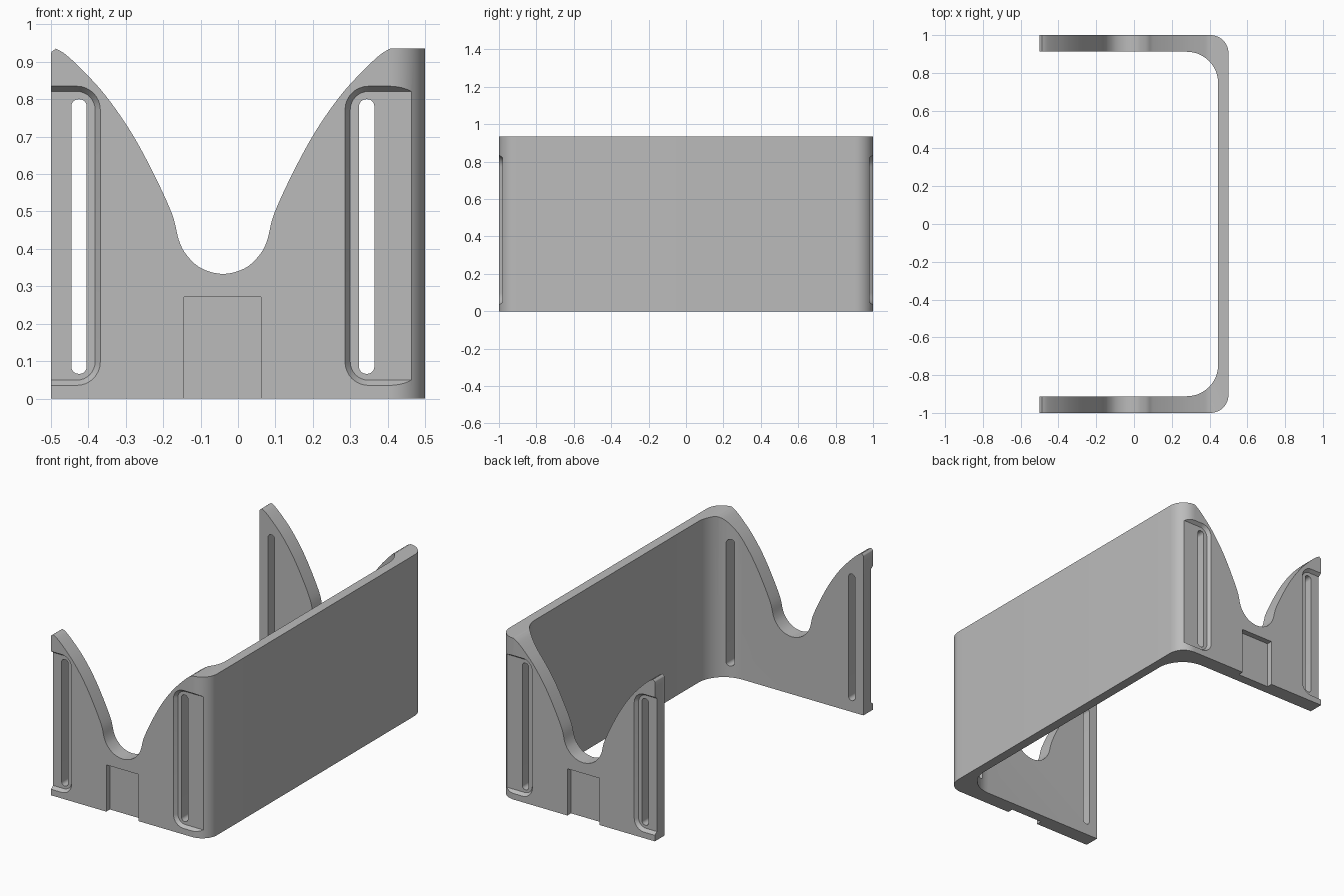
import bpy, bmesh, math
from mathutils import Vector

if "Cube" in bpy.data.objects:
    bpy.data.objects.remove(bpy.data.objects["Cube"])

HEIGHT = 0.935


def loft(name, rings):
    """Closed solid through rings of equal point count."""
    bm = bmesh.new()
    loops = [[bm.verts.new(p) for p in ring] for ring in rings]
    n = len(loops[0])
    for a, b in zip(loops, loops[1:]):
        for i in range(n):
            j = (i + 1) % n
            bm.faces.new((a[i], a[j], b[j], b[i]))
    bm.faces.new(loops[0])
    bm.faces.new(loops[-1])
    bmesh.ops.recalc_face_normals(bm, faces=bm.faces)
    mesh = bpy.data.meshes.new(name)
    bm.to_mesh(mesh)
    bm.free()
    obj = bpy.data.objects.new(name, mesh)
    bpy.context.collection.objects.link(obj)
    return obj


def across(outline, y):
    return [(x, y, z) for x, z in outline]


def arc(cx, cy, r, start, end, n=12):
    return [(cx + r * math.cos(math.radians(start + (end - start) * i / n)),
             cy + r * math.sin(math.radians(start + (end - start) * i / n)))
            for i in range(n + 1)]


def rounded(x0, x1, z0, z1, r):
    return (arc(x1 - r, z1 - r, r, 0, 90, 8) + arc(x0 + r, z1 - r, r, 90, 180, 8)
            + arc(x0 + r, z0 + r, r, 180, 270, 8) + arc(x1 - r, z0 + r, r, 270, 360, 8))


def spline(points, steps=5):
    """Smooth curve through the points."""
    p = [Vector(q) for q in points]
    p = [2 * p[0] - p[1]] + p + [2 * p[-1] - p[-2]]
    out = []
    for a, b, c, d in zip(p, p[1:], p[2:], p[3:]):
        for i in range(steps):
            t = i / steps
            out.append(tuple(0.5 * (2 * b + (c - a) * t + (2 * a - 5 * b + 4 * c - d) * t * t
                                    + (3 * b - a - 3 * c + d) * t ** 3)))
    return out + [tuple(points[-1])]


# U-shaped bracket body, thick side walls and a thinner long wall
half = ([(-0.5, 0.912), (-0.5, 1.0)][::-1])
outer = arc(0.405, -0.905, 0.095, -90, 0) + arc(0.405, 0.905, 0.095, 0, 90)
inner = arc(0.28, 0.747, 0.165, 90, 0) + arc(0.28, -0.747, 0.165, 0, -90)
plan = [(-0.5, -1.0)] + outer + half + inner + [(-0.5, -0.912)]
body = loft("bracket", [[(x, y, z) for x, y in plan] for z in (0, HEIGHT)])

cutters = []

# Valley shape, symmetric about x = -0.04
flank = [(-0.487, 0.9355), (-0.46, 0.919), (-0.415, 0.877), (-0.355, 0.811),
         (-0.289, 0.717), (-0.23, 0.61), (-0.177, 0.495), (-0.158, 0.423),
         (-0.137, 0.383), (-0.098, 0.348), (-0.04, 0.333)]
valley = spline(flank + [(-0.08 - x, z) for x, z in flank[-2::-1]])
tip = [(-0.6, 1.2), (-0.6, 0.89), (-0.503, 0.916), (-0.498, 0.927)]
valley = tip + valley + [(valley[-1][0], 1.2)]
cutters.append(loft("valley_cutter", [across(valley, y) for y in (-1.2, 1.2)]))

# Strap slots through both side walls
for x in (-0.425, 0.344):
    slot = rounded(x - 0.0205, x + 0.0205, 0.066, 0.80, 0.019)
    cutters.append(loft("slot_cutter", [across(slot, y) for y in (-1.2, 1.2)]))

# Shallow bevelled recesses and square notches on the outer faces
for side in (-1, 1):
    for x0, x1 in ((-0.75, -0.368), (0.286, 0.75)):
        big = rounded(x0, x1, 0.035, 0.835, 0.063)
        small = rounded(x0 + 0.014, x1 - 0.014, 0.049, 0.821, 0.049)
        cutters.append(loft("recess_cutter", [across(big, side * 1.1), across(big, side * 1.0001),
                                              across(small, side * 0.98)]))
    notch = [(-0.145, -0.1), (0.061, -0.1), (0.061, 0.271), (-0.145, 0.271)]
    cutters.append(loft("notch_cutter", [across(notch, side * y) for y in (1.1, 0.967)]))

# Cut and clean up
bpy.context.view_layer.objects.active = body
body.select_set(True)
for cutter in cutters:
    mod = body.modifiers.new("cut", 'BOOLEAN')
    mod.operation = 'DIFFERENCE'
    mod.solver = 'EXACT'
    mod.object = cutter
    bpy.ops.object.modifier_apply(modifier=mod.name)
for cutter in cutters:
    bpy.data.objects.remove(cutter, do_unlink=True)

# Single plain grey
grey = bpy.data.materials.new("grey")
grey.diffuse_color = (0.5, 0.5, 0.5, 1)
grey.use_nodes = True
grey.node_tree.nodes["Principled BSDF"].inputs["Base Color"].default_value = grey.diffuse_color
body.data.materials.clear()
body.data.materials.append(grey)
bpy.ops.object.shade_smooth_by_angle(angle=math.radians(30))
